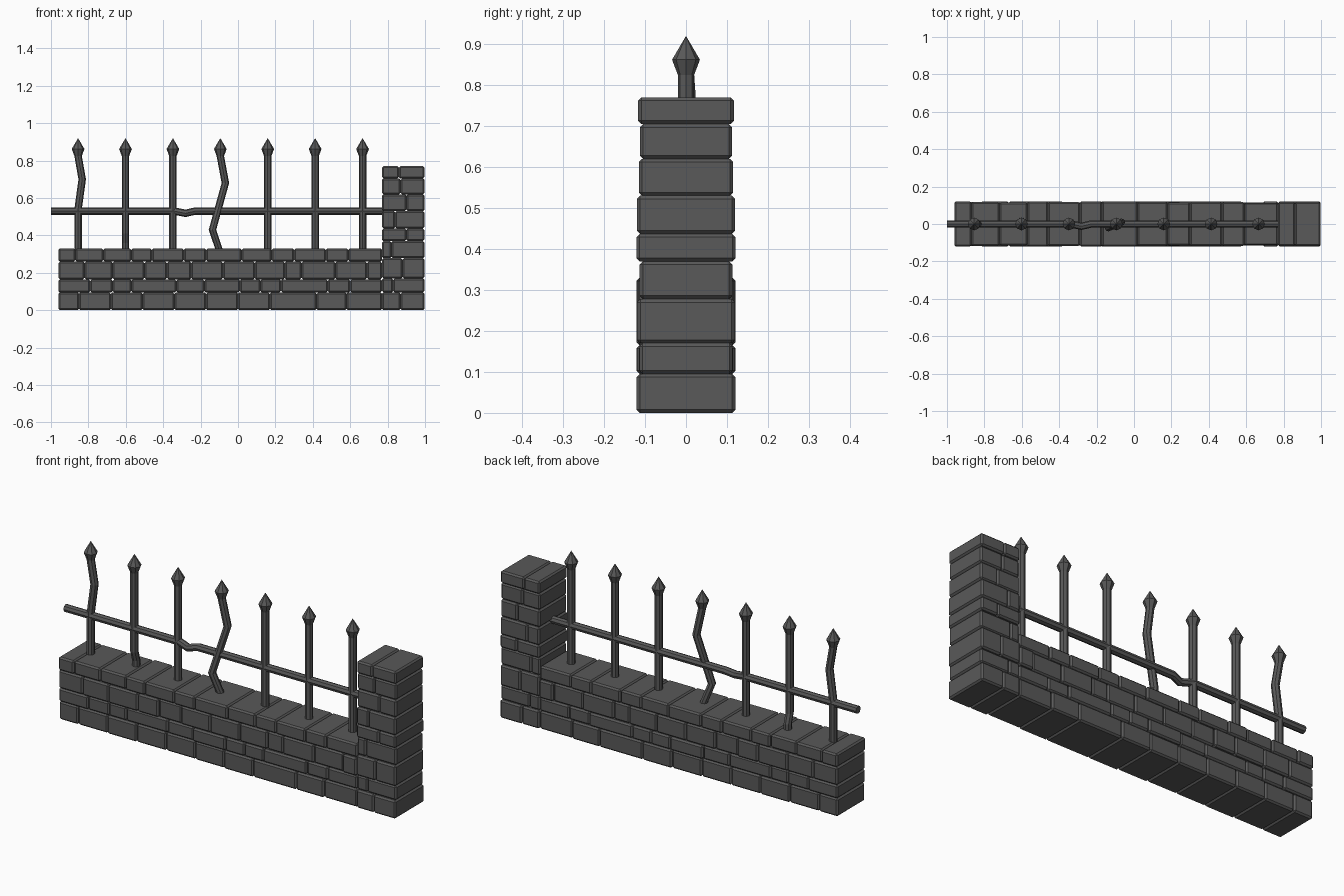
import bpy, bmesh, math, random
from mathutils import Vector, Matrix

random.seed(4)
cube = bpy.data.objects.get("Cube")
if cube:
    bpy.data.objects.remove(cube)


def make_material(name, value):
    mat = bpy.data.materials.new(name)
    mat.use_nodes = True
    colour = (value, value, value, 1)
    mat.diffuse_color = colour
    mat.node_tree.nodes["Principled BSDF"].inputs["Base Color"].default_value = colour
    return mat


GREY = make_material("dark grey", 0.1)


def finish(name, bm):
    bmesh.ops.recalc_face_normals(bm, faces=bm.faces)
    mesh = bpy.data.meshes.new(name)
    bm.to_mesh(mesh)
    bm.free()
    mesh.materials.append(GREY)
    obj = bpy.data.objects.new(name, mesh)
    bpy.context.collection.objects.link(obj)
    return obj


def add_brick(bm, x0, x1, z0, z1, half):
    size = Matrix.Diagonal((x1 - x0, 2 * half, z1 - z0, 1))
    place = Matrix.Translation(((x0 + x1) / 2, 0, (z0 + z1) / 2))
    bmesh.ops.create_cube(bm, size=1, matrix=place @ size)


def masonry(name, courses, levels, halves, jitter):
    """Stack courses of full-depth bricks, split at the given x positions."""
    bm = bmesh.new()
    for seams, z0, z1, half in zip(courses, levels, levels[1:], halves):
        for x0, x1 in zip(seams, seams[1:]):
            add_brick(bm, x0, x1, z0, z1, half + random.uniform(-jitter, jitter))
    obj = finish(name, bm)
    bevel = obj.modifiers.new("worn edges", 'BEVEL')
    bevel.width = 0.008
    bevel.segments = 1


def sweep(name, stations, axis, sides=8):
    """Skin parallel rings; each station is a centre and a radius."""
    bm = bmesh.new()
    rings = []
    for centre, radius in stations:
        ring = []
        for i in range(sides):
            a = math.tau * i / sides
            c, s = radius * math.cos(a), radius * math.sin(a)
            offset = Vector((c, s, 0)) if axis == 'Z' else Vector((0, c, s))
            ring.append(bm.verts.new(Vector(centre) + offset))
        rings.append(ring)
    for low, high in zip(rings, rings[1:]):
        for i in range(sides):
            j = (i + 1) % sides
            bm.faces.new((low[i], low[j], high[j], high[i]))
    bm.faces.new(rings[0])
    bm.faces.new(rings[-1])
    bmesh.ops.remove_doubles(bm, verts=bm.verts, dist=0.0005)
    finish(name, bm)


# Low wall
wall_courses = [
    (-.96, -.85, -.68, -.51, -.34, -.17, 0, .17, .42, .58, .77),
    (-.96, -.79, -.67, -.57, -.33, -.18, .01, .12, .23, .48, .60, .77),
    (-.96, -.82, -.67, -.50, -.38, -.25, -.08, .09, .25, .34, .52, .69, .77),
    (-.96, -.87, -.72, -.57, -.46, -.29, -.17, .02, .18, .30, .47, .59, .77),
]
masonry("low_wall", wall_courses, (0, .095, .165, .26, .33), [.117] * 4, .005)

# End pillar
pillar_seams = (.87, .83, .88, .82, .90, .84, .90, .87, .86)
masonry("pillar", [(.77, s, .997) for s in pillar_seams],
        (0, .095, .17, .278, .37, .437, .53, .62, .705, .77),
        (.12, .115, .12, .113, .12, .12, .115, .113, .117), .001)

# Rail with a dent
R = 0.02
sweep("rail", [((x, y, z), R) for x, y, z in
               ((-1, 0, .53), (-.34, 0, .53), (-.28, -.012, .518),
                (-.23, 0, .53), (.79, 0, .53))], 'X')

# Spiked bars: bends are (x offset, y offset, height)
bends = {
    0: [(0, 0, .54), (.022, 0, .70)],
    1: [(0, .015, .31), (0, .015, .36), (0, 0, .41)],
    3: [(-.005, 0, .32), (-.042, -.02, .43), (.027, .01, .68)],
}
head = ((.825, R), (.862, .034), (.92, 0))
for n in range(7):
    x = -.855 + n * .2535
    bend = bends.get(n, [])
    dx, dy = bend[0][:2] if bend else (0, 0)
    stations = [((x + dx, dy, .29), R)]
    stations += [((x + bx, by, z), R) for bx, by, z in bend]
    stations += [((x, 0, z), r) for z, r in head]
    sweep(f"spike_bar_{n + 1}", stations, 'Z')
